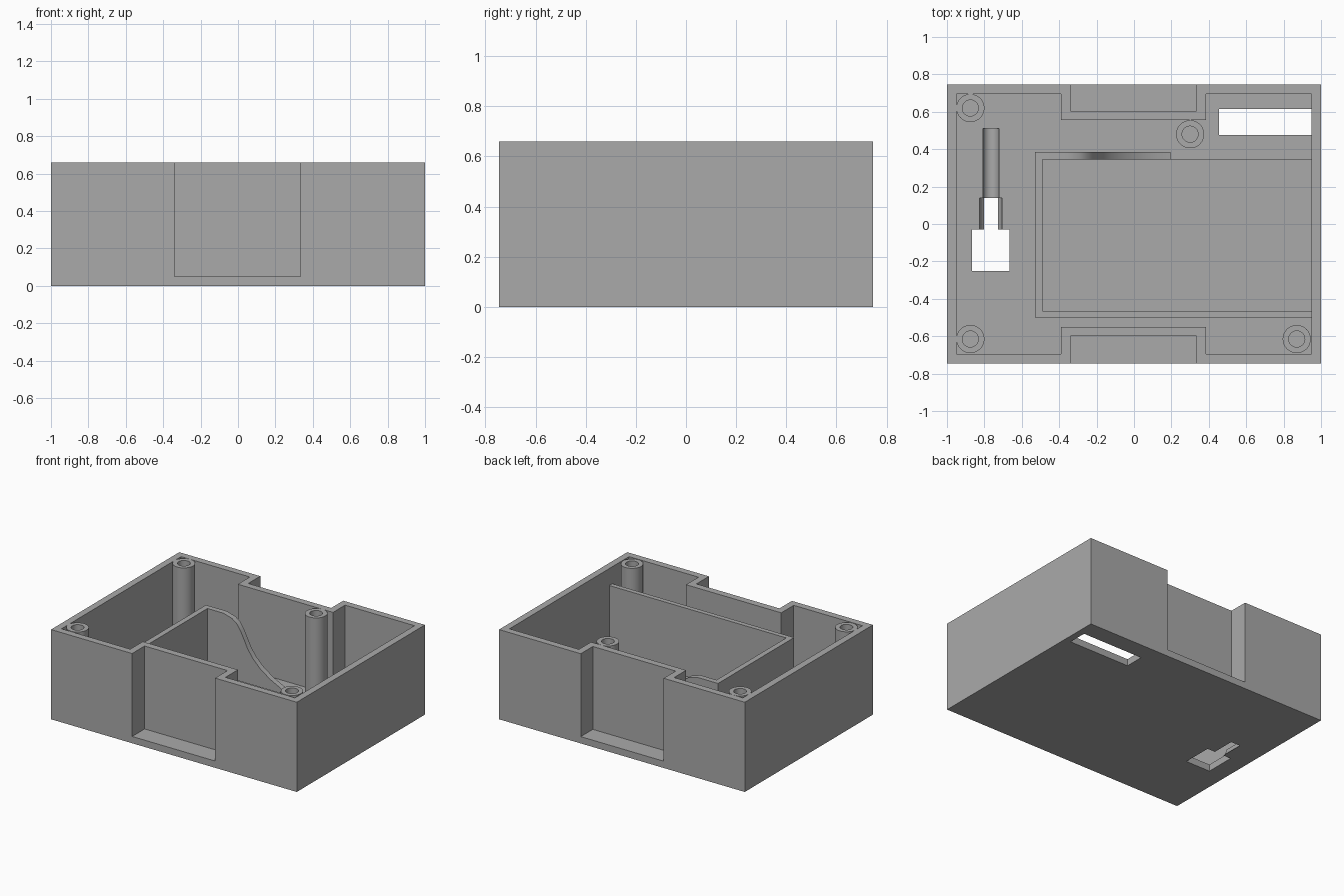
import bpy, bmesh, math

if "Cube" in bpy.data.objects:
    bpy.data.objects.remove(bpy.data.objects["Cube"], do_unlink=True)

HEIGHT, FLOOR, RIM = 0.66, 0.05, 0.535

grey = bpy.data.materials.new("plain grey")
grey.use_nodes = True
grey.diffuse_color = (0.4, 0.4, 0.4, 1)
grey.node_tree.nodes["Principled BSDF"].inputs["Base Color"].default_value = (0.4, 0.4, 0.4, 1)


def prism(name, points, low, high, axis="z"):
    """Extrude a 2D outline along z, or an x-z outline along y."""
    bm = bmesh.new()

    def place(p, t):
        return (p[0], p[1], t) if axis == "z" else (p[0], t, p[1])

    bottom = [bm.verts.new(place(p, low)) for p in points]
    top = [bm.verts.new(place(p, high)) for p in points]
    bm.faces.new(bottom)
    bm.faces.new(top)
    for i in range(len(points)):
        j = (i + 1) % len(points)
        bm.faces.new((bottom[i], bottom[j], top[j], top[i]))
    bmesh.ops.recalc_face_normals(bm, faces=bm.faces)
    mesh = bpy.data.meshes.new(name)
    bm.to_mesh(mesh)
    bm.free()
    mesh.materials.append(grey)
    obj = bpy.data.objects.new(name, mesh)
    bpy.context.collection.objects.link(obj)
    return obj


def rect(x0, x1, y0, y1):
    return [(x0, y0), (x1, y0), (x1, y1), (x0, y1)]


def circle(x, y, r, n=48):
    return [(x + r * math.cos(math.tau * i / n), y + r * math.sin(math.tau * i / n))
            for i in range(n)]


def select(obj):
    bpy.ops.object.select_all(action="DESELECT")
    obj.select_set(True)
    bpy.context.view_layer.objects.active = obj


def cut(target, cutter):
    """Subtract the cutter, then discard it."""
    cutter.hide_render = True
    mod = target.modifiers.new("cut", "BOOLEAN")
    mod.operation, mod.solver, mod.object = "DIFFERENCE", "EXACT", cutter
    select(target)
    bpy.ops.object.modifier_apply(modifier=mod.name)
    bpy.data.objects.remove(cutter, do_unlink=True)


def smooth(obj):
    select(obj)
    bpy.ops.object.shade_smooth_by_angle(angle=math.radians(30))


# Case body, with a hollow that follows the notched walls
case = prism("case_body", rect(-1, 1, -0.745, 0.745), 0, HEIGHT)
hollow = [(-0.95, -0.695), (-0.39, -0.695), (-0.39, -0.55), (0.385, -0.55),
          (0.385, -0.695), (0.95, -0.695), (0.95, 0.695), (0.385, 0.695),
          (0.385, 0.555), (-0.39, 0.555), (-0.39, 0.695), (-0.95, 0.695)]
cut(case, prism("hollow_cutter", hollow, FLOOR, 1))

# Notches in the front and back walls
cut(case, prism("front_notch_cutter", rect(-0.34, 0.335, -1, -0.6), FLOOR, 1))
cut(case, prism("back_notch_cutter", rect(-0.34, 0.335, 0.605, 1), FLOOR, 1))

# Shallow tray floor, long slot and plug opening
cut(case, prism("tray_cutter", rect(-0.49, 0.95, -0.465, 0.345), 0.035, 0.3))
cut(case, prism("slot_cutter", rect(0.455, 0.95, 0.475, 0.615), -0.1, 0.3))
cut(case, prism("plug_cutter", rect(-0.865, -0.665, -0.25, -0.03), -0.1, 0.3))

# Round cable channel lying in the floor
for radius, y0, y1 in ((0.06, -0.06, 0.14), (0.043, 0.1, 0.51)):
    cut(case, prism("channel_cutter", circle(-0.765, 0.047, radius), y0, y1, "y"))
smooth(case)

# Screw posts
for name, x, y in (("back_right_post", -0.875, 0.62), ("front_right_post", -0.875, -0.615),
                   ("front_left_post", 0.87, -0.615), ("inner_post", 0.3, 0.48)):
    post = prism(name, circle(x, y, 0.075), FLOOR, HEIGHT)
    cut(post, prism("screw_hole_cutter", circle(x, y, 0.043), 0, 1))
    smooth(post)

# Tray partitions, the back one sweeping down to the floor
prism("front_partition", rect(-0.53, 0.95, -0.5, -0.465), FLOOR, RIM)
prism("side_partition", rect(-0.53, -0.49, -0.465, 0.345), FLOOR, RIM)
sweep = [(-0.53, FLOOR), (0.195, FLOOR), (0.195, 0.085), (0.11, 0.105), (0.02, 0.15),
         (-0.06, 0.205), (-0.12, 0.265), (-0.16, 0.32), (-0.19, 0.38), (-0.22, 0.44),
         (-0.25, 0.485), (-0.29, 0.515), (-0.36, RIM), (-0.53, RIM)]
smooth(prism("back_partition", sweep, 0.345, 0.385, "y"))
